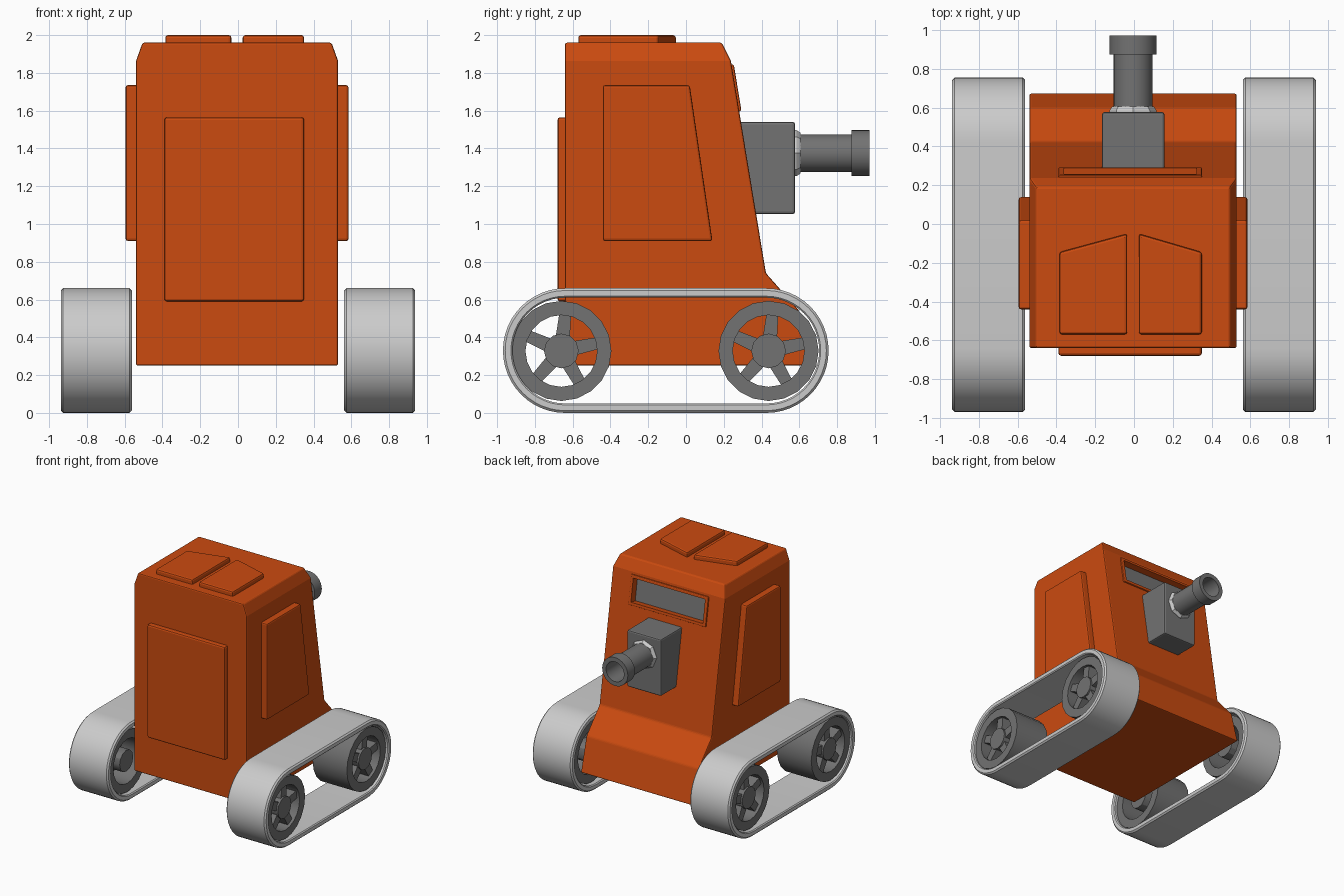
import bpy, bmesh
from math import pi, sin, cos, atan, radians
from mathutils import Matrix

if "Cube" in bpy.data.objects:
    bpy.data.objects.remove(bpy.data.objects["Cube"])


def material(name, rgb):
    m = bpy.data.materials.new(name)
    m.diffuse_color = (*rgb, 1)
    m.use_nodes = True
    m.node_tree.nodes["Principled BSDF"].inputs["Base Color"].default_value = m.diffuse_color
    return m


ORANGE = material("orange_paint", (0.6, 0.07, 0.005))
DARK = material("dark_grey", (0.17, 0.17, 0.17))


def place(axis, t, u, v):
    return {"X": (t, u, v), "Y": (u, t, v), "Z": (u, v, t)}[axis]


def finish(bm, name, mat=None, bevel=0.0, smooth=False):
    bmesh.ops.remove_doubles(bm, verts=bm.verts, dist=1e-5)
    bmesh.ops.recalc_face_normals(bm, faces=bm.faces)
    me = bpy.data.meshes.new(name)
    bm.to_mesh(me)
    bm.free()
    ob = bpy.data.objects.new(name, me)
    bpy.context.collection.objects.link(ob)
    if mat:
        me.materials.append(mat)
    if bevel:
        b = ob.modifiers.new("edge_bevel", "BEVEL")
        b.width, b.segments, b.limit_method = bevel, 2, "ANGLE"
        b.angle_limit = radians(25)
    if smooth:
        bpy.ops.object.select_all(action="DESELECT")
        ob.select_set(True)
        bpy.context.view_layer.objects.active = ob
        bpy.ops.object.shade_smooth_by_angle(angle=radians(30))
    return ob


def prism_mesh(pts, axis, lo, hi):
    bm = bmesh.new()
    a = [bm.verts.new(place(axis, lo, u, v)) for u, v in pts]
    b = [bm.verts.new(place(axis, hi, u, v)) for u, v in pts]
    bm.faces.new(a)
    bm.faces.new(b)
    n = len(pts)
    for i in range(n):
        bm.faces.new((a[i], a[(i + 1) % n], b[(i + 1) % n], b[i]))
    return bm


def prism(name, pts, axis, lo, hi, mat=None, bevel=0.0):
    return finish(prism_mesh(pts, axis, lo, hi), name, mat, bevel)


def rect(u0, u1, v0, v1):
    return [(u0, v0), (u1, v0), (u1, v1), (u0, v1)]


def lathe(name, section, axis, cu, cv, n, mat=None, stretch=0.0):
    """Turn a closed (radius, position) section; stretch makes a stadium loop."""
    h = n // 2
    path = [(-pi / 2 + pi * i / h, stretch) for i in range(h + 1)]
    path += [(pi / 2 + pi * i / h, -stretch) for i in range(h + 1)]
    bm = bmesh.new()
    rings = [[bm.verts.new(place(axis, t, cu + s + r * cos(a), cv + r * sin(a)))
              for r, t in section] for a, s in path]
    k = len(section)
    for i in range(len(rings)):
        p, q = rings[i], rings[(i + 1) % len(rings)]
        for j in range(k):
            if section[j][0] + section[(j + 1) % k][0] > 0:
                bm.faces.new((p[j], p[(j + 1) % k], q[(j + 1) % k], q[j]))
    return finish(bm, name, mat, smooth=True)


def cut(ob, cutter):
    m = ob.modifiers.new("opening", "BOOLEAN")
    m.operation, m.solver, m.object = "DIFFERENCE", "EXACT", cutter


# Hull: side profile, with the top edges tapered inwards
CX = -0.005
bm = prism_mesh([(-0.64, 0.25), (-0.64, 1.96), (0.19, 1.96), (0.238, 1.863),
                 (0.423, 0.74), (0.60, 0.54), (0.675, 0.25)],
                "X", CX - 0.535, CX + 0.535)
bmesh.ops.bisect_plane(bm, geom=bm.verts[:] + bm.edges[:] + bm.faces[:],
                       plane_co=(0, 0, 1.863), plane_no=(0, 0, 1), dist=1e-4)
for v in bm.verts:
    if v.co.z > 1.9:
        v.co.x = CX + (v.co.x - CX) * 0.935
hull = finish(bm, "hull", ORANGE, 0.01)

# Raised panels
prism("front_panel", rect(-0.39, 0.35, 0.59, 1.565), "Y", -0.68, -0.62, ORANGE, 0.014)
side = [(-0.44, 0.91), (0.14, 0.91), (0.02, 1.735), (-0.44, 1.735)]
for label, lo, hi in (("left", -0.595, -0.52), ("right", 0.51, 0.585)):
    prism(label + "_side_panel", side, "X", lo, hi, ORANGE, 0.012)
for label, inner, outer in (("left", -0.035, -0.385), ("right", 0.025, 0.35)):
    prism(label + "_roof_hatch",
          [(inner, -0.57), (outer, -0.57), (outer, -0.145), (inner, -0.05)],
          "Z", 1.94, 2.0, ORANGE, 0.014)

# Window set in the sloping rear face
zc, slope = 1.72, 0.1646
tilt = (Matrix.Translation((0, 0.238 + (1.863 - zc) * slope, zc))
        @ Matrix.Rotation(atan(slope), 4, "X"))
frame = prism("window_frame", rect(-0.39, 0.35, -0.125, 0.125), "Y", -0.03, 0.012, ORANGE, 0.008)
pane = prism("window_pane", rect(-0.36, 0.32, -0.097, 0.097), "Y", -0.07, -0.045, DARK)
cutter = prism("window_cutter", rect(-0.362, 0.322, -0.099, 0.099), "Y", -0.06, 0.06)
cutter.hide_render = True
cutter.display_type = "WIRE"
for ob in (frame, pane, cutter):
    ob.matrix_world = tilt
cut(hull, cutter)
cut(frame, cutter)

# Gun: mount, collar and hollow barrel
prism("gun_mount", rect(-0.165, 0.157, 1.053, 1.54), "Y", 0.26, 0.577, DARK, 0.012)
lathe("gun_collar", [(0, 0.56), (0.122, 0.56), (0.122, 0.585), (0.108, 0.605), (0, 0.605)],
      "Y", CX, 1.375, 8)
lathe("gun_barrel", [(0, 0.57), (0.1, 0.57), (0.1, 0.875), (0.122, 0.875), (0.122, 0.972),
                     (0.085, 0.972), (0.085, 0.78), (0, 0.78)], "Y", CX, 1.375, 32, DARK)

# Tracks and spoked wheels on both sides
belt = [(0.318, 0.562), (0.33, 0.574), (0.33, 0.926), (0.318, 0.938),
        (0.288, 0.938), (0.28, 0.93), (0.28, 0.57), (0.288, 0.562)]
for label, s in (("left", -1), ("right", 1)):
    lathe(label + "_track", [(r, s * x) for r, x in belt], "X", -0.107, 0.33, 48, stretch=0.532)
    for end, cy in (("front", -0.66), ("rear", 0.437)):
        name = f"{label}_{end}_wheel"
        rim = [(0.265, 0.59), (0.265, 0.915), (0.19, 0.915), (0.19, 0.59)]
        lathe(name + "_rim", [(r, s * x) for r, x in rim], "X", cy, 0.328, 20, DARK)
        hub = [(0, 0.60), (0.092, 0.60), (0.092, 0.905), (0, 0.905)]
        lathe(name + "_hub", [(r, s * x) for r, x in hub], "X", cy, 0.328, 12, DARK)
        star = []
        for k in range(5):
            for r, d in ((0.085, -26), (0.2, -9), (0.2, 9), (0.085, 26)):
                a = radians(84 + 72 * k + d)
                star.append((cy + r * cos(a), 0.328 + r * sin(a)))
        prism(name + "_spokes", star, "X", s * 0.78, s * 0.89, DARK)
